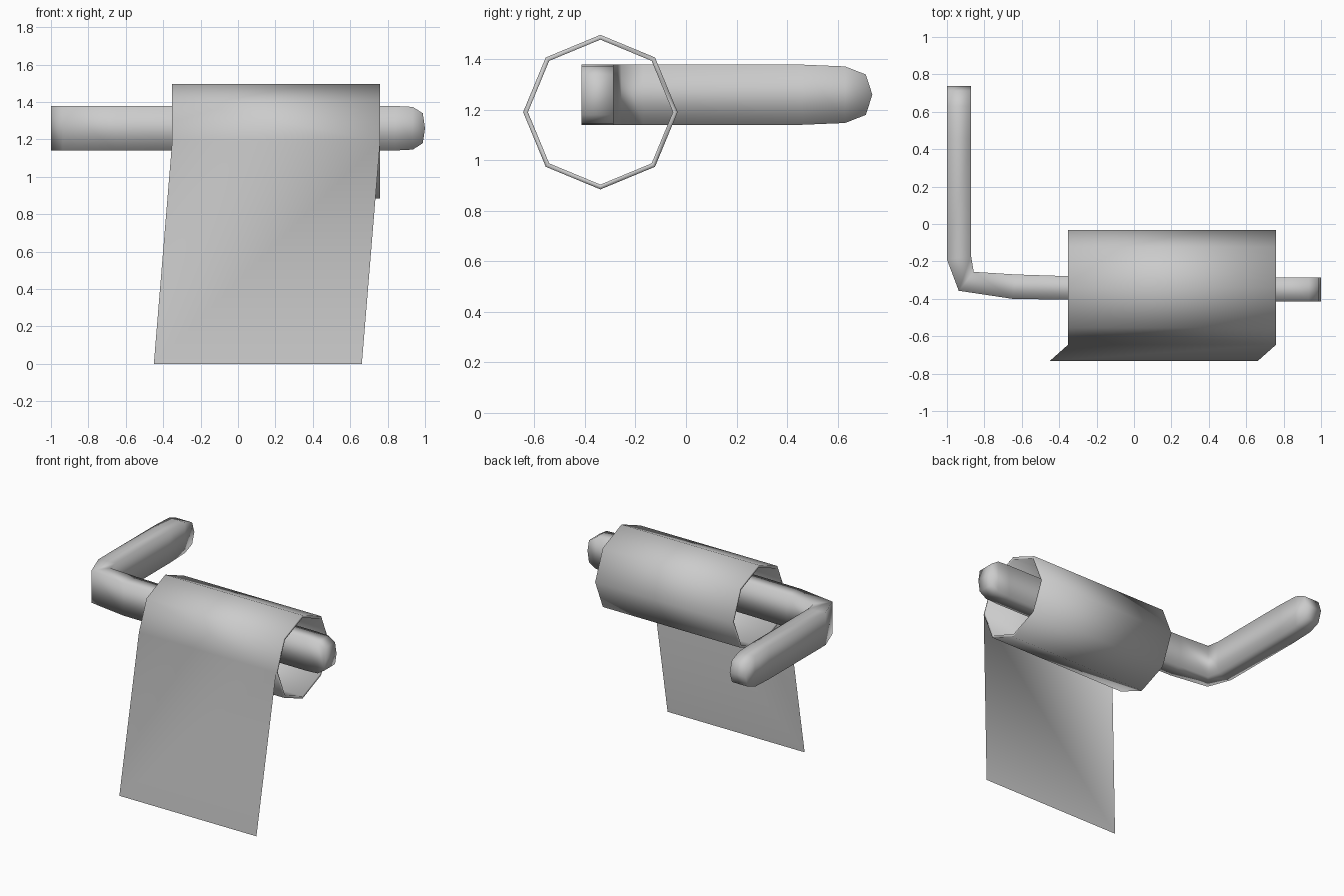
import bpy, bmesh, math

if "Cube" in bpy.data.objects:
    bpy.data.objects.remove(bpy.data.objects["Cube"])


def finish(name, bm):
    for f in bm.faces:
        f.smooth = True
    mesh = bpy.data.meshes.new(name)
    bm.to_mesh(mesh)
    bm.free()
    obj = bpy.data.objects.new(name, mesh)
    bpy.context.collection.objects.link(obj)
    return obj


# Paper roll: thin octagonal tube
X0, X1, CY, CZ, N = -0.352, 0.76, -0.339, 1.191, 8
bm = bmesh.new()


def ring(x, r):
    return [bm.verts.new((x, CY + r * math.cos(2 * math.pi * i / N),
                          CZ + r * math.sin(2 * math.pi * i / N))) for i in range(N)]


loops = [ring(X0, 0.306), ring(X1, 0.306), ring(X1, 0.287), ring(X0, 0.287)]
for k in range(4):
    a, b = loops[k], loops[(k + 1) % 4]
    for i in range(N):
        j = (i + 1) % N
        bm.faces.new((a[i], b[i], b[j], a[j]))
bmesh.ops.recalc_face_normals(bm, faces=bm.faces)

# Hanging sheet: single skewed quad from the roll's front edge
left, right = loops[0][N // 2], loops[1][N // 2]
low_l = bm.verts.new((X0 - 0.098, -0.732, 0))
low_r = bm.verts.new((X1 - 0.098, -0.732, 0))
bm.faces.new((low_l, low_r, right, left))
finish("paper_roll", bm)

# Holder arm: flat bar with rounded ends, bent in plan
# each station: outer x, outer y, inner x, inner y, half height
stations = [
    (-1.0, 0.738, -0.871, 0.738, 0),
    (-1.0, 0.712, -0.871, 0.712, 0.08),
    (-1.0, 0.63, -0.871, 0.63, 0.112),
    (-1.0, 0.46, -0.871, 0.46, 0.119),
    (-1.0, -0.19, -0.871, -0.17, 0.119),
    (-0.937, -0.357, -0.857, -0.256, 0.119),
    (-0.65, -0.4, -0.63, -0.27, 0.119),
    (-0.35, -0.405, -0.35, -0.279, 0.119),
    (0.84, -0.414, 0.84, -0.287, 0.119),
    (0.935, -0.414, 0.935, -0.287, 0.114),
    (0.988, -0.414, 0.988, -0.287, 0.08),
    (1.0, -0.414, 1.0, -0.287, 0),
]
bm = bmesh.new()
MID = 1.26
rows = []
for ox, oy, ix, iy, h in stations:
    if h == 0:
        o, n = bm.verts.new((ox, oy, MID)), bm.verts.new((ix, iy, MID))
        rows.append((o, n, n, o))
    else:
        rows.append([bm.verts.new(p) for p in (
            (ox, oy, MID - h), (ix, iy, MID - h), (ix, iy, MID + h), (ox, oy, MID + h))])
for a, b in zip(rows, rows[1:]):
    for i in range(4):
        j = (i + 1) % 4
        bm.faces.new(list(dict.fromkeys((a[i], a[j], b[j], b[i]))))
bmesh.ops.recalc_face_normals(bm, faces=bm.faces)
finish("holder_arm", bm)
